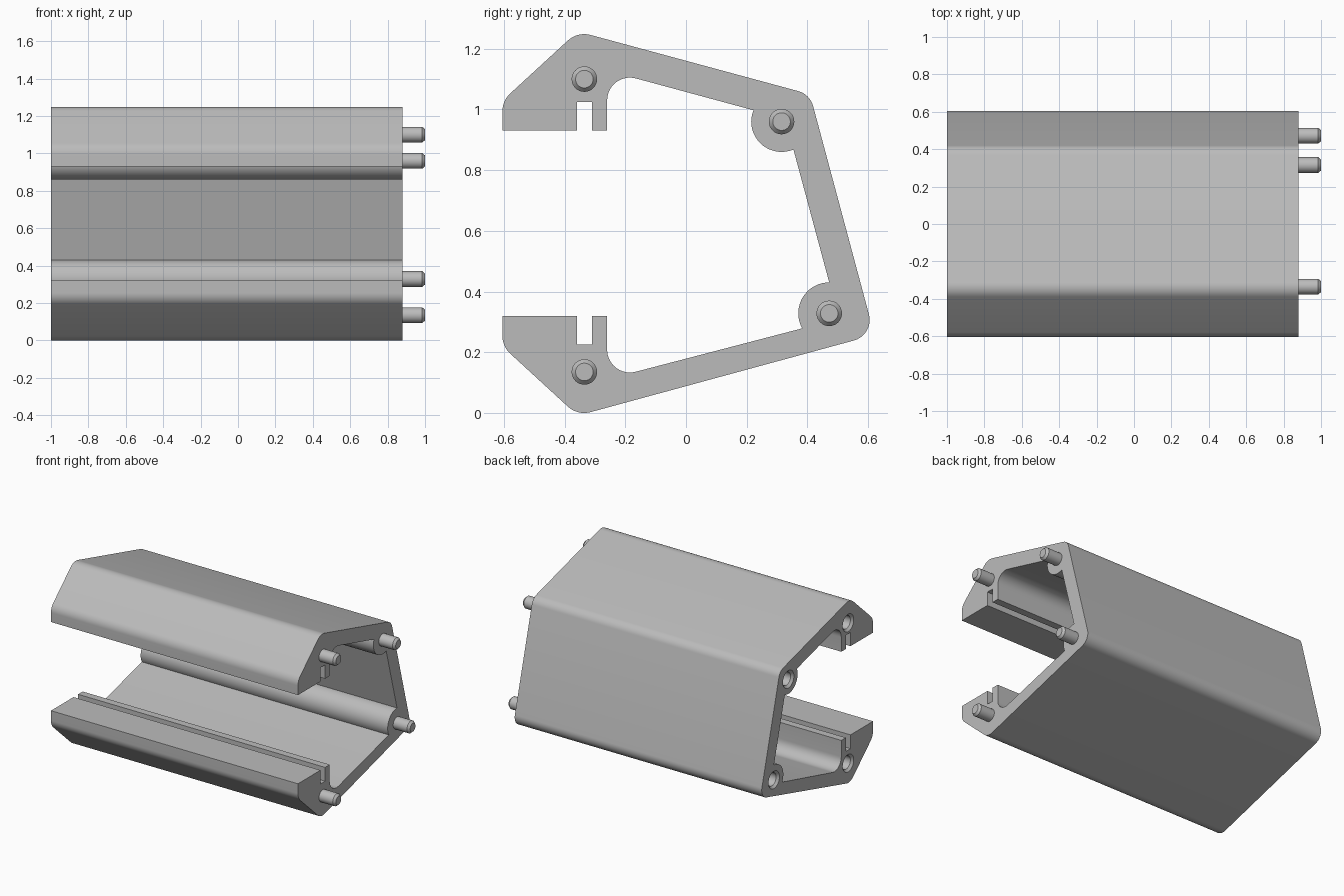
import bpy, bmesh
from math import cos, sin, tan, radians, pi
from mathutils import Vector

cube = bpy.data.objects.get("Cube")
if cube:
    bpy.data.objects.remove(cube, do_unlink=True)

grey = bpy.data.materials.new("plain grey")
grey.use_nodes = True
colour = (0.5, 0.5, 0.5, 1)
grey.diffuse_color = colour
grey.node_tree.nodes["Principled BSDF"].inputs["Base Color"].default_value = colour

LEFT_END, RIGHT_END = -1.0, 0.88
PINS = [(-0.335, 1.1), (0.315, 0.96), (0.472, 0.328), (-0.335, 0.135)]


def fillet(prev, corner, nxt, r, steps=10):
    """Points of an arc of radius r that rounds one corner."""
    a, c, b = Vector(prev), Vector(corner), Vector(nxt)
    u, v = (a - c).normalized(), (b - c).normalized()
    half = u.angle(v) / 2
    centre = c + (u + v).normalized() * r / sin(half)
    start = c + u * r / tan(half) - centre
    end = c + v * r / tan(half) - centre
    sweep = start.angle(end)
    return [centre + (start * sin((1 - i / steps) * sweep) + end * sin(i / steps * sweep)) / sin(sweep)
            for i in range(steps + 1)]


def arc(centre, r, a0, a1, steps=18):
    angles = [radians(a0 + (a1 - a0) * i / steps) for i in range(steps + 1)]
    return [Vector((centre[0] + r * cos(a), centre[1] + r * sin(a))) for a in angles]


def rounded(path):
    """Corners are (y, z, radius); zero keeps them sharp."""
    pts = []
    for i, (y, z, r) in enumerate(path):
        if r:
            pts += fillet(path[i - 1][:2], (y, z), path[(i + 1) % len(path)][:2], r)
        else:
            pts.append(Vector((y, z)))
    return pts


def new_object(name, bm):
    bmesh.ops.recalc_face_normals(bm, faces=bm.faces)
    mesh = bpy.data.meshes.new(name)
    bm.to_mesh(mesh)
    bm.free()
    mesh.materials.append(grey)
    obj = bpy.data.objects.new(name, mesh)
    bpy.context.collection.objects.link(obj)
    return obj


def lathe(name, y, z, rings, sides=32):
    """Closed round solid along x from (x, radius) rings."""
    bm = bmesh.new()
    loops = [[bm.verts.new((x, y + r * cos(2 * pi * i / sides), z + r * sin(2 * pi * i / sides)))
              for i in range(sides)] for x, r in rings]
    for a, b in zip(loops, loops[1:]):
        for i in range(sides):
            j = (i + 1) % sides
            bm.faces.new((a[i], a[j], b[j], b[i]))
    bm.faces.new(loops[0])
    bm.faces.new(loops[-1])
    return new_object(name, bm)


def activate(obj):
    bpy.ops.object.select_all(action='DESELECT')
    obj.select_set(True)
    bpy.context.view_layer.objects.active = obj


# Outer skin from the lower lip round the back to the upper lip
outer = [(-0.605, 0.32, 0), (-0.605, 0.219, 0.08), (-0.357, -0.009, 0.08),
         (0.621, 0.257, 0.07), (0.4085, 1.05, 0.07), (-0.357, 1.257, 0.08),
         (-0.605, 1.029, 0.08), (-0.605, 0.93, 0)]
# Slotted lips, with the inner fillet meeting the inner wall
upper_lip = [(-0.36, 0.93, 0), (-0.36, 1.025, 0), (-0.31, 1.025, 0),
             (-0.31, 0.93, 0), (-0.26, 0.93, 0), (-0.26, 1.128, 0.075), (0.22, 0.999, 0)]
lower_lip = [(0.383, 0.283, 0), (-0.26, 0.111, 0.075), (-0.26, 0.32, 0),
             (-0.31, 0.32, 0), (-0.31, 0.225, 0), (-0.36, 0.225, 0), (-0.36, 0.32, 0)]
# Bosses around the two back pins
bosses = arc(PINS[1], 0.1, 158, 293) + arc(PINS[2], 0.102, 90, 209)
bosses = [(p.x, p.y, 0) for p in bosses]

# Extruded shell
bm = bmesh.new()
section = rounded(outer + upper_lip[:-1] + bosses + lower_lip[1:])
cap = bm.faces.new([bm.verts.new((LEFT_END, p.x, p.y)) for p in section])
ext = bmesh.ops.extrude_face_region(bm, geom=[cap], use_keep_orig=True)
bmesh.ops.translate(bm, vec=(RIGHT_END - LEFT_END, 0, 0),
                    verts=[v for v in ext["geom"] if isinstance(v, bmesh.types.BMVert)])
shell = new_object("shell", bm)

# Chamfered sockets in the left end
for y, z in PINS:
    cutter = lathe("socket_cutter", y, z, [(LEFT_END - 0.02, 0.08), (LEFT_END + 0.015, 0.045),
                                           (LEFT_END + 0.13, 0.045)])
    cutter.hide_render = True
    mod = shell.modifiers.new("socket", 'BOOLEAN')
    mod.object, mod.operation, mod.solver = cutter, 'DIFFERENCE', 'EXACT'
    activate(shell)
    bpy.ops.object.modifier_apply(modifier=mod.name)
    bpy.data.objects.remove(cutter, do_unlink=True)

# Chamfered pins on the right end
names = ["upper_front_pin", "upper_back_pin", "lower_back_pin", "lower_front_pin"]
pins = [lathe(n, y, z, [(RIGHT_END - 0.01, 0.042), (0.985, 0.042), (1.0, 0.029)])
        for n, (y, z) in zip(names, PINS)]

for obj in [shell] + pins:
    activate(obj)
    bpy.ops.object.shade_smooth_by_angle(angle=radians(30))
